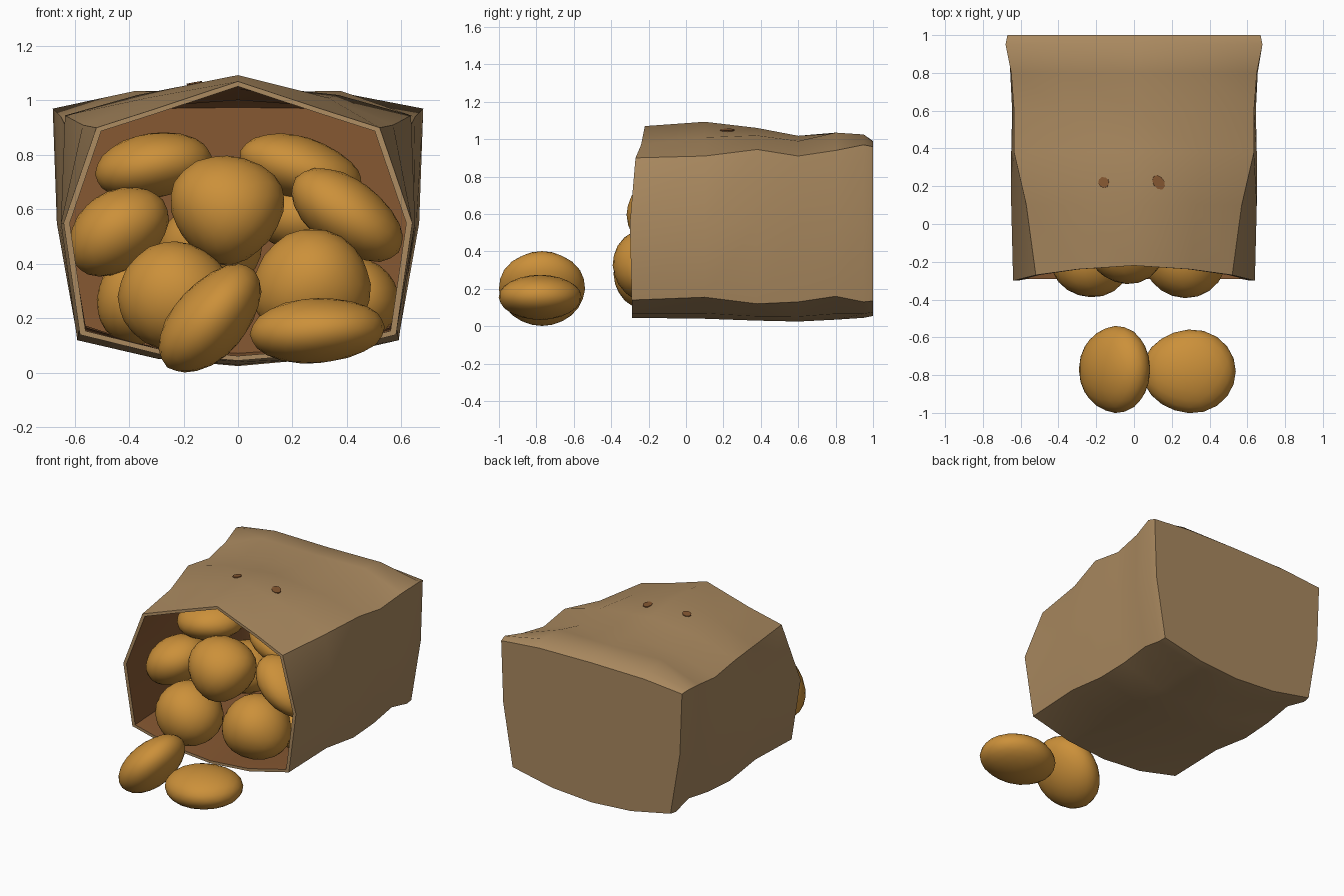
import bpy, bmesh, math
from mathutils import Matrix, Vector, Euler
from mathutils.bvhtree import BVHTree

if "Cube" in bpy.data.objects:
    bpy.data.objects.remove(bpy.data.objects["Cube"])


def material(name, rgb):
    m = bpy.data.materials.new(name)
    m.diffuse_color = (*rgb, 1)
    m.use_nodes = True
    m.node_tree.nodes["Principled BSDF"].inputs["Base Color"].default_value = m.diffuse_color
    return m


PAPER = material("tan_paper", (0.40, 0.25, 0.115))
LINING = material("brown_lining", (0.24, 0.098, 0.032))
SKIN = material("potato_skin", (0.60, 0.28, 0.042))


def finish(name, bm, mats, angle):
    me = bpy.data.meshes.new(name)
    bm.to_mesh(me)
    bm.free()
    ob = bpy.data.objects.new(name, me)
    bpy.context.collection.objects.link(ob)
    for m in mats:
        me.materials.append(m)
    bpy.ops.object.select_all(action='DESELECT')
    ob.select_set(True)
    bpy.context.view_layer.objects.active = ob
    bpy.ops.object.shade_smooth_by_angle(angle=math.radians(angle))
    return ob


# Sack sections: y, bottom z, lower corner x z, side x, upper corner x z, shoulder z, ridge z
SECTIONS = [
    (-0.29, .045, .58, .14, .64, .52, .90, .97, 1.07),
    (0.10, .040, .585, .155, .65, .57, .91, 1.01, 1.093),
    (0.38, .030, .59, .12, .65, .635, .945, 1.02, 1.06),
    (0.60, .025, .585, .13, .645, .635, .91, .99, 1.018),
    (0.80, .035, .58, .16, .655, .65, .94, 1.035, 1.03),
    (0.95, .045, .59, .13, .665, .68, .97, 1.025, 1.02),
    (1.00, .055, .585, .135, .655, .67, .96, .985, .99),
]
RIM_SETBACK = (0, 0, 0, -.01, .02, .05, .07)


def ring_points(section, first):
    y, zb, xc, zc, xm, xt, zt, z1, z0 = section
    half = [(0, zb), (.5 * xc, zb + .25 * (zc - zb)), (xc, zc), (xm, .55),
            (xt, zt), (.58 * xt, z1), (0, z0)]
    pts = [Vector((x, y + (RIM_SETBACK[i] if first else 0), z))
           for i, (x, z) in enumerate(half)]
    return pts + [Vector((-p.x, p.y, p.z)) for p in pts[5:0:-1]]


def bridge(bm, a, b, mat):
    n = len(a)
    for i in range(n):
        bm.faces.new((a[i], a[(i + 1) % n], b[(i + 1) % n], b[i])).material_index = mat


# Paper sack: outer skin, lining and the rim joining them
bm = bmesh.new()
rims = []
for mat, shrink, back in ((0, 1.0, 1.0), (1, .965, .975)):
    rings = []
    for k, s in enumerate(SECTIONS):
        ring = []
        for p in ring_points(s, k == 0):
            ring.append(bm.verts.new((p.x * shrink, p.y * (back if p.y > 0 else 1),
                                      .54 + (p.z - .54) * shrink)))
        rings.append(ring)
    for a, b in zip(rings, rings[1:]):
        bridge(bm, a, b, mat)
    hub = bm.verts.new((0, back, .54))
    last = rings[-1]
    for i in range(len(last)):
        bm.faces.new((last[i], last[(i + 1) % len(last)], hub)).material_index = mat
    rims.append(rings[0])
bridge(bm, rims[0], rims[1], 0)
bmesh.ops.recalc_face_normals(bm, faces=bm.faces)
surface = BVHTree.FromBMesh(bm)
finish("paper_sack", bm, (PAPER, LINING), 38)

# Small worn spots on top of the sack
for side, x, w, turn in (("left", -.16, .028, -40), ("right", .13, .042, 25)):
    hit, normal, _, _ = surface.ray_cast(Vector((x, .22, 3)), Vector((0, 0, -1)))
    if normal.z < 0:
        normal = -normal
    bm = bmesh.new()
    place = (Matrix.Translation(hit + normal * .002)
             @ normal.to_track_quat('Z', 'Y').to_matrix().to_4x4()
             @ Matrix.Rotation(math.radians(turn), 4, 'Z')
             @ Matrix.Diagonal((w, .03, 1, 1)))
    bmesh.ops.create_cone(bm, cap_ends=True, segments=9, radius1=1, radius2=1,
                          depth=.006, matrix=place)
    finish(side + "_worn_spot", bm, (LINING,), 30)


# Potatoes: centre, radii, tilt in the xz plane (degrees), taper towards the bottom
def potato(name, centre, radii, tilt=0, taper=0):
    bm = bmesh.new()
    bmesh.ops.create_icosphere(bm, subdivisions=3, radius=1)
    turn = Euler((0, math.radians(-tilt), 0)).to_matrix()
    phase = centre[0] * 9 + centre[2] * 5
    for v in bm.verts:
        c = v.co.copy()
        lump = 1 + .025 * math.sin(3 * c.x + phase) * math.cos(2.5 * c.z - phase)
        c = Vector((c.x * radii[0] * (1 + taper * c.z), c.y * radii[1], c.z * radii[2]))
        v.co = turn @ (c * lump) + Vector(centre)
    low = min(v.co.z for v in bm.verts)
    if low < 0:
        for v in bm.verts:
            v.co.z -= low
    finish(name, bm, (SKIN,), 60)


POTATOES = [
    ("spilled_right", (.29, -.78, .155), (.25, .22, .12), 3, 0),
    ("spilled_left", (-.10, -.77, .197), (.24, .23, .135), 48, .05),
    ("lower_left", (-.23, -.19, .28), (.21, .20, .20), 0, 0),
    ("lower_right", (.27, -.19, .325), (.22, .20, .205), 0, -.08),
    ("centre", (-.04, -.11, .595), (.205, .21, .20), 0, .22),
    ("middle_left", (-.44, -.02, .52), (.20, .20, .145), 35, 0),
    ("middle_right", (.40, -.04, .58), (.235, .19, .13), -36, 0),
    ("upper_left", (-.31, .16, .76), (.22, .20, .12), 8, 0),
    ("upper_right", (.23, .16, .75), (.23, .20, .115), -16, 0),
    ("back_left", (-.37, .08, .27), (.15, .20, .17), 0, 0),
    ("back_right", (.44, .08, .27), (.15, .20, .15), 0, 0),
    ("back_middle", (-.10, .22, .47), (.19, .19, .16), 0, 0),
    ("back_upper", (.25, .24, .57), (.18, .19, .13), 0, 0),
]
for name, *shape in POTATOES:
    potato(name + "_potato", *shape)
